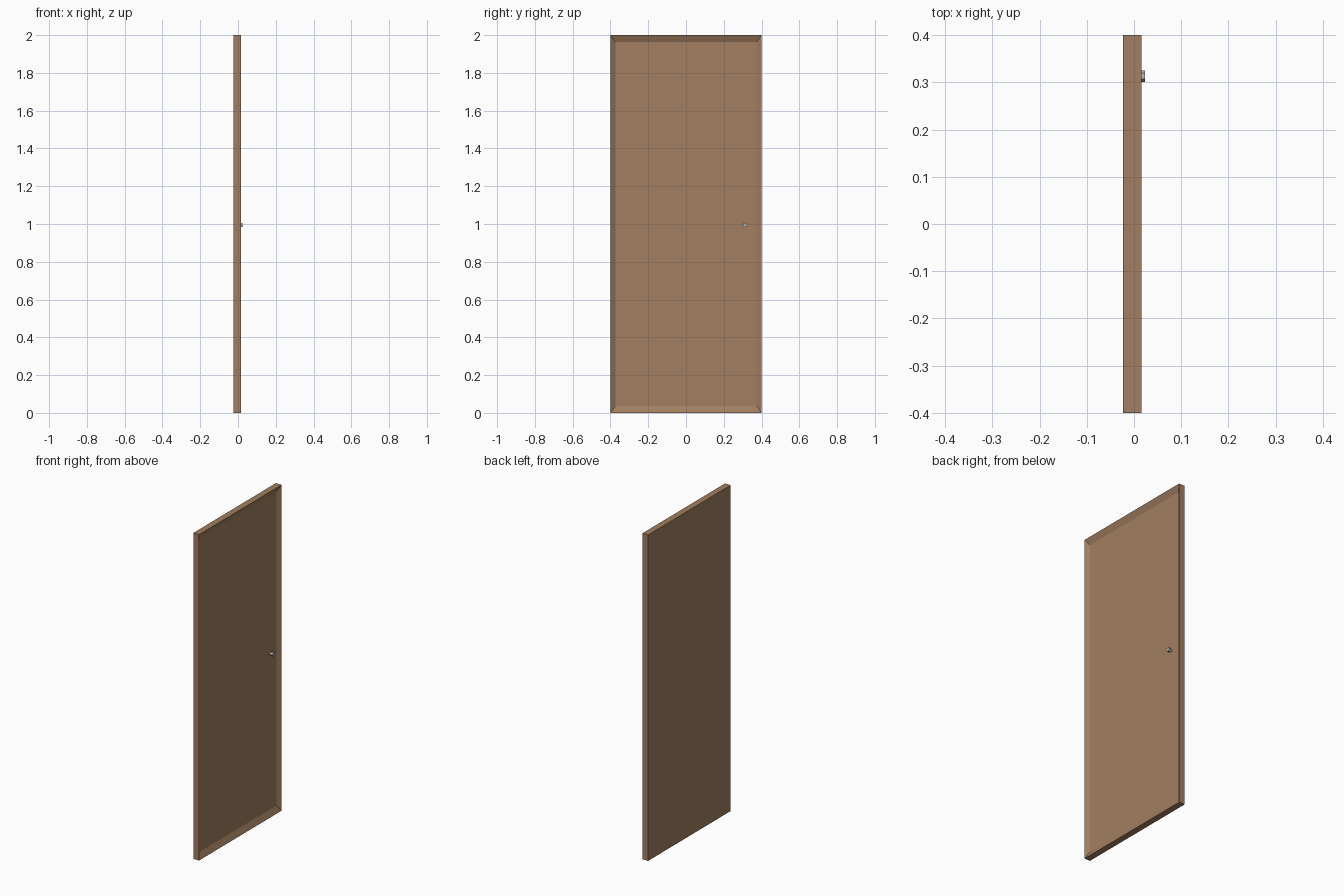
import bpy, bmesh
from math import pi
from mathutils import Matrix, Vector

if "Cube" in bpy.data.objects:
    bpy.data.objects.remove(bpy.data.objects["Cube"])

X_BACK, X_FRONT, X_PANEL, X_KNOB = -0.0230, 0.0155, -0.0015, 0.0230


def make_object(name, bm, material):
    bmesh.ops.recalc_face_normals(bm, faces=bm.faces)
    mesh = bpy.data.meshes.new(name)
    bm.to_mesh(mesh)
    bm.free()
    mesh.materials.append(material)
    obj = bpy.data.objects.new(name, mesh)
    bpy.context.collection.objects.link(obj)
    return obj


def make_material(name, color):
    mat = bpy.data.materials.new(name)
    mat.diffuse_color = (*color, 1)
    mat.use_nodes = True
    mat.node_tree.nodes["Principled BSDF"].inputs["Base Color"].default_value = mat.diffuse_color
    return mat


def bridge(bm, a, b):
    for i in range(len(a)):
        j = (i + 1) % len(a)
        bm.faces.new((a[i], a[j], b[j], b[i]))


wood = make_material("wood", (0.36, 0.21, 0.115))
metal = make_material("metal", (0.5, 0.5, 0.5))

# Door slab: flat back, outer edges, sloped rim down to a recessed front panel
bm = bmesh.new()
loops = []
for x, half_y, half_z in ((X_BACK, 0.4, 1.0), (X_FRONT, 0.4, 1.0), (X_PANEL, 0.374, 0.963)):
    loops.append([bm.verts.new((x, sy * half_y, 1 + sz * half_z))
                  for sy, sz in ((-1, -1), (1, -1), (1, 1), (-1, 1))])
bm.faces.new(loops[0])
bridge(bm, loops[0], loops[1])
bridge(bm, loops[1], loops[2])
bm.faces.new(loops[2])
make_object("door_panel", bm, wood)

# Knob: small six-sided stem and head standing out from the panel
def knob_part(name, radius, x0, x1):
    bm = bmesh.new()
    place = Matrix.Translation(Vector(((x0 + x1) / 2, 0.313, 0.995))) @ Matrix.Rotation(pi / 2, 4, 'Y')
    bmesh.ops.create_cone(bm, cap_ends=True, segments=6, radius1=radius, radius2=radius,
                          depth=x1 - x0, matrix=place)
    make_object(name, bm, metal)


knob_part("knob_stem", 0.008, X_PANEL, 0.010)
knob_part("knob_head", 0.0125, 0.010, X_KNOB)
